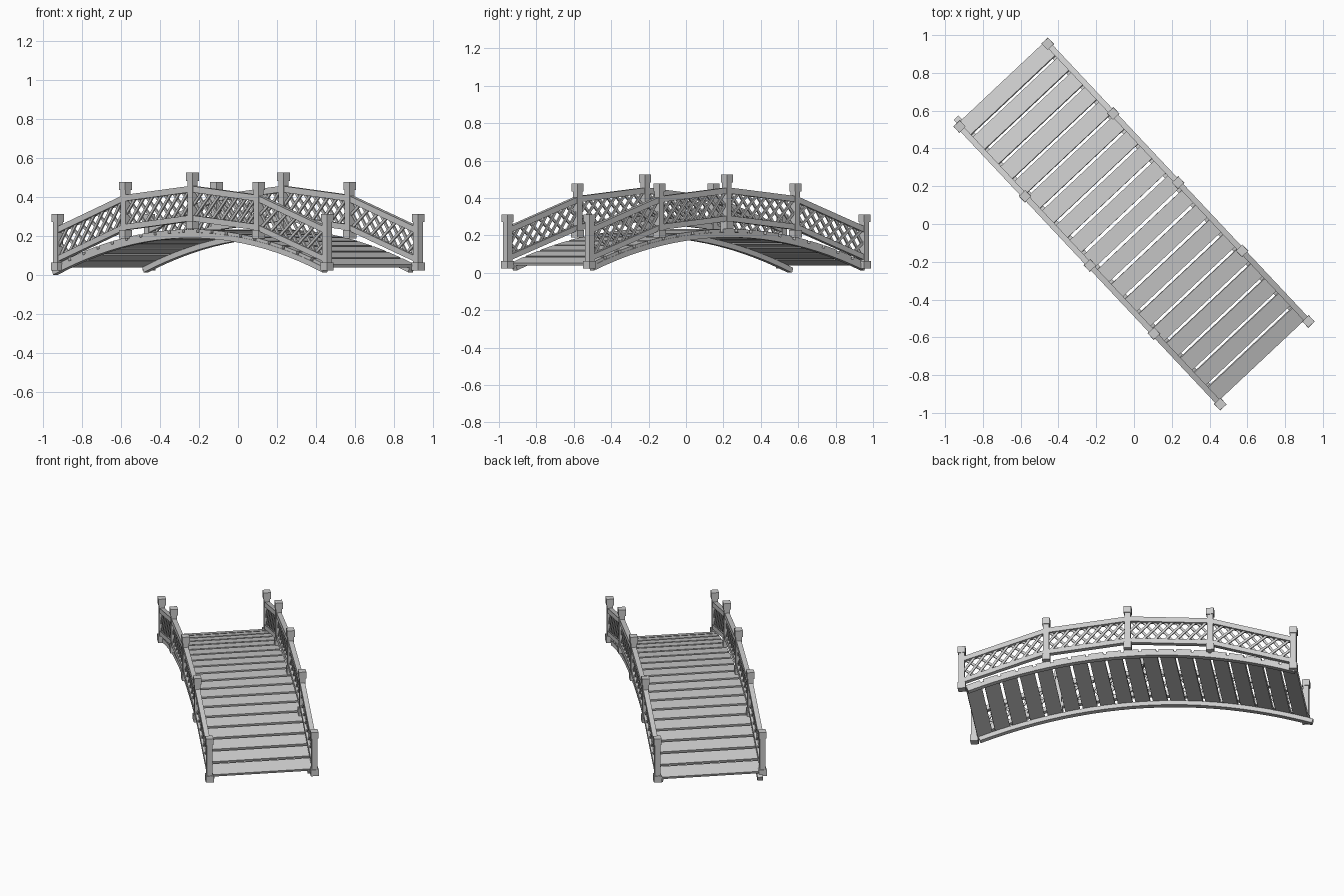
import bpy, bmesh, math

if "Cube" in bpy.data.objects:
    bpy.data.objects.remove(bpy.data.objects["Cube"])

ANGLE = math.radians(-46.8)      # bridge runs diagonally across the grid
SIDE = 0.32                      # distance of the railings from the centre line
POSTS = [(-1.008, 0.022), (-0.502, 0.187), (0, 0.234), (0.495, 0.187), (1.008, 0.022)]


def deck_z(s):
    return 0.233 - 0.178 * (s + 0.02) ** 2


def slope(s):
    return math.atan(-0.356 * (s + 0.02))


def strip(bm, low, high, t0, t1):
    """Solid between a lower and an upper line in the (s, z) plane, from t0 to t1."""
    rows = []
    for (a, za), (b, zb) in zip(low, high):
        rows.append([bm.verts.new(c) for c in
                     ((a, t0, za), (a, t1, za), (b, t1, zb), (b, t0, zb))])
    for p, q in zip(rows, rows[1:]):
        for i in range(4):
            j = (i + 1) % 4
            bm.faces.new((p[i], p[j], q[j], q[i]))
    bm.faces.new(rows[0])
    bm.faces.new(rows[-1][::-1])


def bar(bm, p, q, width, t, thick):
    """Straight rectangular bar from p to q."""
    d = math.hypot(q[0] - p[0], q[1] - p[1])
    nx, nz = -(q[1] - p[1]) / d * width / 2, (q[0] - p[0]) / d * width / 2
    strip(bm, [(p[0] - nx, p[1] - nz), (q[0] - nx, q[1] - nz)],
          [(p[0] + nx, p[1] + nz), (q[0] + nx, q[1] + nz)], t - thick / 2, t + thick / 2)


def block(bm, s, t, z0, z1, size):
    h = size / 2
    strip(bm, [(s - h, z0), (s + h, z0)], [(s - h, z1), (s + h, z1)], t - h, t + h)


def finish(bm, name):
    bmesh.ops.recalc_face_normals(bm, faces=bm.faces)
    me = bpy.data.meshes.new(name)
    bm.to_mesh(me)
    bm.free()
    ob = bpy.data.objects.new(name, me)
    ob.rotation_euler.z = ANGLE
    bpy.context.collection.objects.link(ob)


# Deck planks following the arch
bm = bmesh.new()
N, START, END = 19, -1.033, 0.995
pitch = (END - START) / N
for i in range(N):
    s = START + (i + 0.5) * pitch
    a = slope(s)
    z = deck_z(s) - 0.008
    h = (pitch - 0.017) / 2
    bar(bm, (s - h, z - h * math.tan(a)), (s + h, z + h * math.tan(a)), 0.016, 0, 0.63)
finish(bm, "deck_planks")

for sign, side, begin in ((-1, "left", -1.055), (1, "right", -1.02)):
    t = sign * SIDE

    # Arched beam under the planks
    bm = bmesh.new()
    low, high = [], []
    for i in range(25):
        s = begin + (0.98 - begin) * i / 24
        a = slope(s)
        z = deck_z(s) - 0.016
        high.append((s, z))
        low.append((s + 0.028 * math.sin(a), z - 0.028 * math.cos(a)))
    strip(bm, low, high, sign * 0.285, sign * 0.318)
    finish(bm, side + "_arch_beam")

    # Posts with square feet and caps
    bm = bmesh.new()
    for s, z in POSTS:
        block(bm, s, t, z, z + 0.042, 0.048)
        block(bm, s, t, z + 0.042, z + 0.248, 0.036)
        block(bm, s, t, z + 0.248, z + 0.29, 0.046)
    finish(bm, side + "_posts")

    # Straight rails between the posts, with crossed lattice bars
    rails, lattice = bmesh.new(), bmesh.new()
    for (s0, z0), (s1, z1) in zip(POSTS, POSTS[1:]):
        grade = (z1 - z0) / (s1 - s0)
        for bottom, top in ((0.042, 0.072), (0.19, 0.222)):
            strip(rails, [(s0, z0 + bottom), (s1, z1 + bottom)],
                  [(s0, z0 + top), (s1, z1 + top)], t - 0.015, t + 0.015)
        a0, a1 = s0 + 0.012, s1 - 0.012
        lo, hi, run, step = 0.066, 0.196, 0.12, 0.068
        count = round((a1 - a0 + run) / step)
        for k in range(1, count):
            start = a0 - run + (a1 - a0 + run) * k / count
            u0, u1 = max(start, a0), min(start + run, a1)
            for flip in (False, True):
                pts = []
                for u in (u0, u1):
                    h = lo + (hi - lo) * (u - start) / run
                    s = a0 + a1 - u if flip else u
                    pts.append((s, z0 + grade * (s - s0) + h))
                off = 0.004 if flip else -0.004
                bar(lattice, pts[0], pts[1], 0.014, t + off, 0.009)
    finish(rails, side + "_rails")
    finish(lattice, side + "_lattice")
